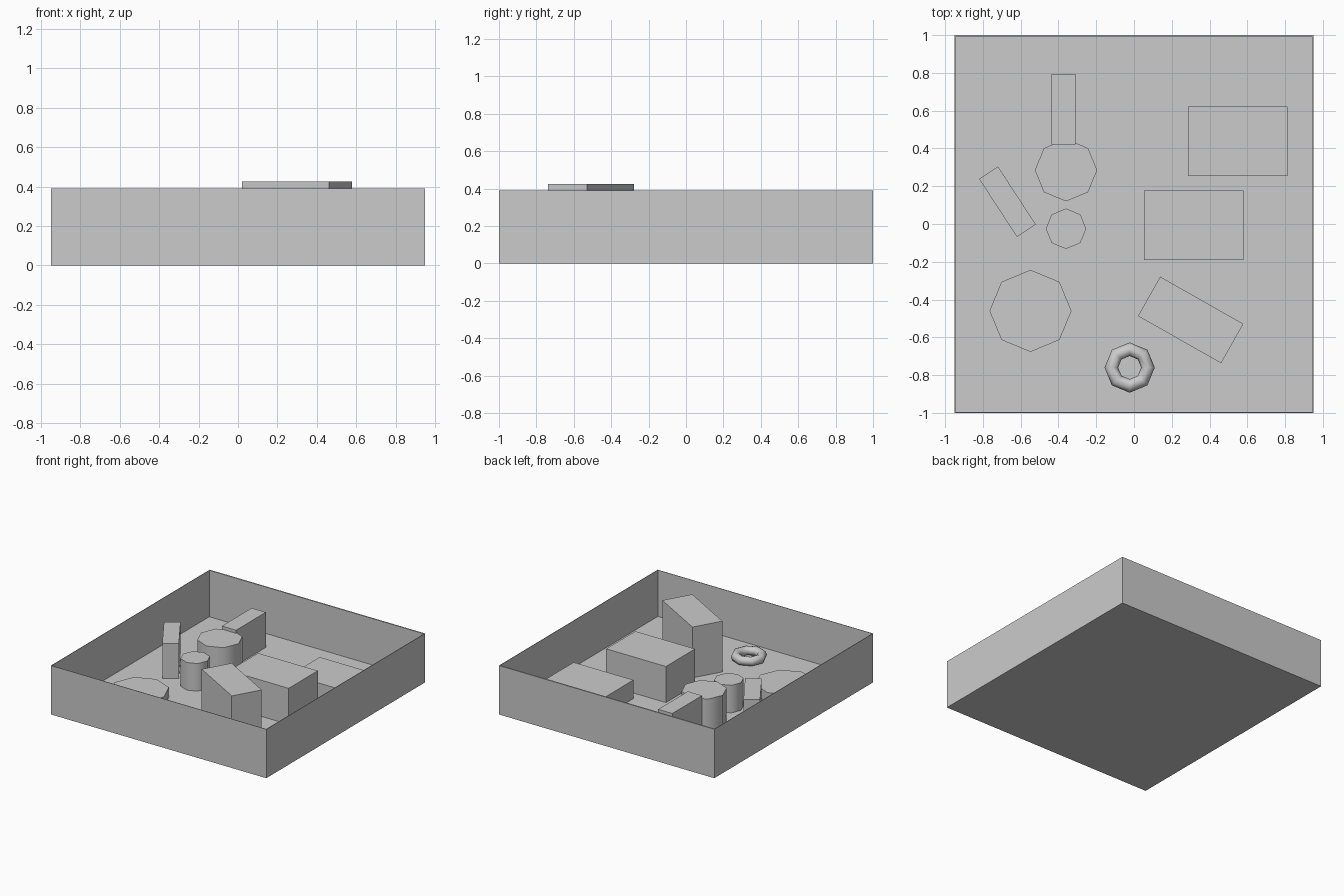
import bpy
from math import radians, atan2, hypot

if "Cube" in bpy.data.objects:
    bpy.data.objects.remove(bpy.data.objects["Cube"])

FLOOR = 0.02
SINK = 0.01   # bottoms of the pieces start inside the floor slab


def box(name, x0, x1, y0, y1, z0, z1):
    bpy.ops.mesh.primitive_cube_add(size=1, location=((x0 + x1) / 2, (y0 + y1) / 2, (z0 + z1) / 2))
    o = bpy.context.object
    o.name = name
    o.scale = (x1 - x0, y1 - y0, z1 - z0)
    bpy.ops.object.transform_apply(location=False, rotation=False, scale=True)
    return o


def turned_box(name, cx, cy, length, width, angle, top):
    o = box(name, -length / 2, length / 2, -width / 2, width / 2, SINK, top)
    o.location.x, o.location.y = cx, cy
    o.rotation_euler.z = angle
    return o


def octagon(name, cx, cy, r, top):
    bpy.ops.mesh.primitive_cylinder_add(vertices=8, radius=r, depth=top - SINK,
                                        location=(cx, cy, (top + SINK) / 2))
    bpy.context.object.name = name
    bpy.ops.object.shade_smooth_by_angle(angle=radians(50))


# Open tray: floor slab and four thin walls
H, T, TB = 0.39, 0.004, 0.01
box("tray_floor", -0.95, 0.95, -1, 1, 0, FLOOR)
box("front_wall", -0.95, 0.95, -1, -1 + T, 0, H)
box("back_wall", -0.95, 0.95, 1 - TB, 1, 0, H)
box("left_wall", -0.95, -0.95 + T, -1, 1, 0, H)
box("right_wall", 0.95 - T, 0.95, -1, 1, 0, H)

# Straight blocks
box("middle_block", 0.053, 0.58, -0.19, 0.177, SINK, 0.308)
box("low_block", 0.285, 0.812, 0.255, 0.622, SINK, 0.168)
box("narrow_block", -0.436, -0.311, 0.42, 0.795, SINK, 0.30)

# Turned blocks
turned_box("tall_turned_block", 0.30, -0.508, hypot(0.44, 0.25), hypot(0.12, 0.207),
           atan2(-0.25, 0.44), 0.425)
turned_box("thin_turned_block", -0.67, 0.118, hypot(0.20, 0.307), hypot(0.10, 0.066),
           atan2(-0.307, 0.20), 0.30)

# Eight-sided cylinders
octagon("large_cylinder", -0.36, 0.285, 0.165, 0.275)
octagon("small_cylinder", -0.36, -0.025, 0.107, 0.24)
octagon("low_disc", -0.548, -0.46, 0.217, 0.10)

# Ring lying on the floor
bpy.ops.mesh.primitive_torus_add(major_segments=8, minor_segments=8, major_radius=0.097,
                                 minor_radius=0.036, location=(-0.023, -0.76, FLOOR + 0.035))
bpy.context.object.name = "ring"
bpy.ops.object.shade_smooth()
